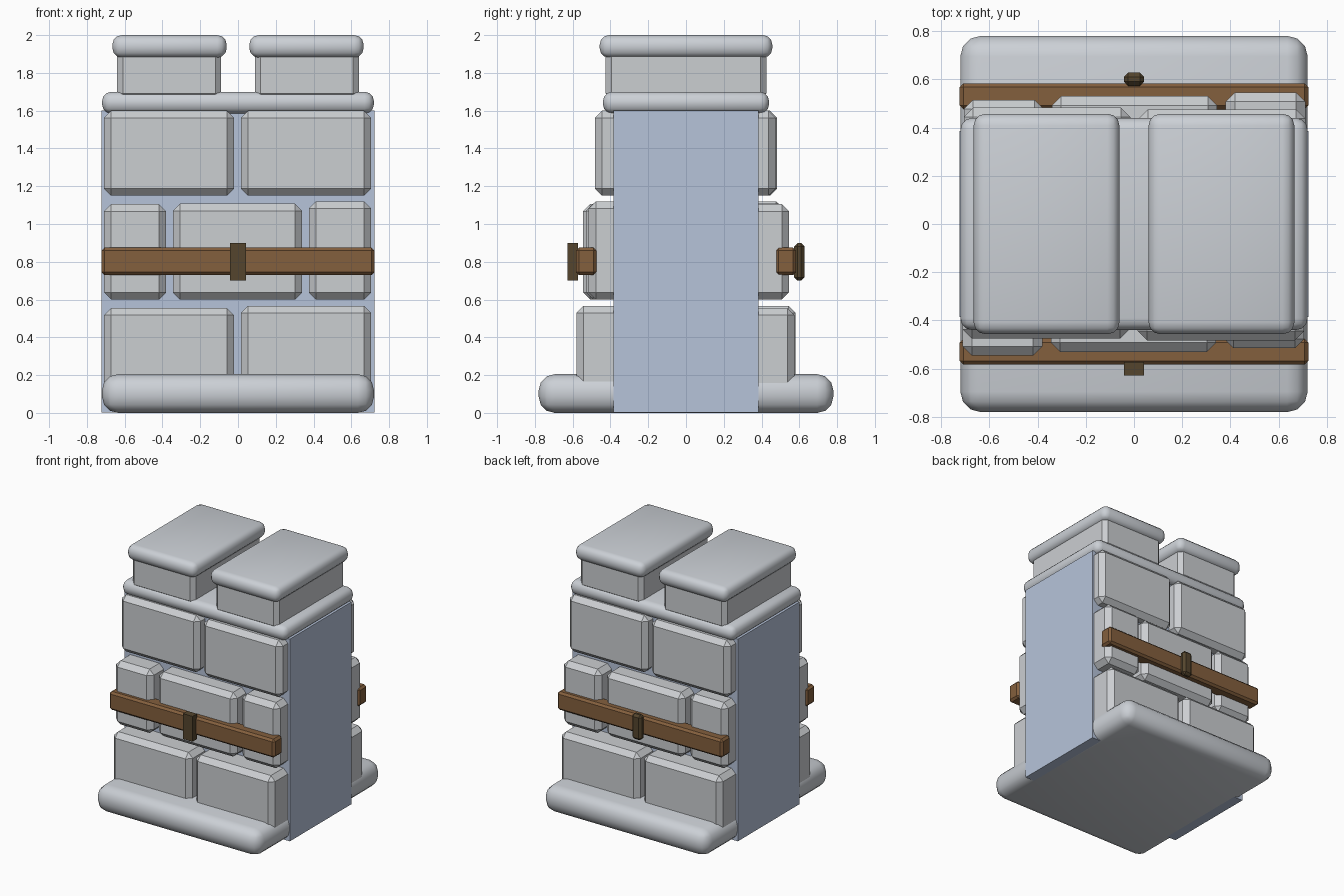
import bpy
import bmesh

cube = bpy.data.objects.get("Cube")
if cube:
    bpy.data.objects.remove(cube, do_unlink=True)


def material(name, color):
    mat = bpy.data.materials.new(name)
    mat.use_nodes = True
    mat.diffuse_color = (*color, 1)
    mat.node_tree.nodes["Principled BSDF"].inputs["Base Color"].default_value = (*color, 1)
    return mat


STONE = material("pale grey stone", (0.60, 0.62, 0.64))
SLAB = material("smooth grey slab", (0.60, 0.63, 0.67))
MORTAR = material("blue grey mortar", (0.47, 0.55, 0.70))
WOOD = material("brown wood", (0.23, 0.115, 0.047))
METAL = material("dark bronze", (0.09, 0.06, 0.027))


def block(name, xs, ys, zs, mat, bevel=0.0, segments=1, smooth=False):
    """Box between the given limits, with chamfered or rounded edges."""
    limits = (xs, ys, zs)
    bm = bmesh.new()
    bmesh.ops.create_cube(bm, size=1)
    for v in bm.verts:
        v.co = [min(l) + (c + 0.5) * (max(l) - min(l)) for c, l in zip(v.co, limits)]
    if bevel:
        bmesh.ops.bevel(bm, geom=bm.edges[:], offset=bevel, segments=segments,
                        profile=0.5, affect='EDGES', clamp_overlap=True)
    for f in bm.faces:
        f.smooth = smooth
    mesh = bpy.data.meshes.new(name)
    bm.to_mesh(mesh)
    bm.free()
    mesh.materials.append(mat)
    obj = bpy.data.objects.new(name, mesh)
    bpy.context.collection.objects.link(obj)
    return obj


# Core wall and the rounded slabs below and above it
block("wall_core", (-0.723, 0.723), (-0.385, 0.385), (0.002, 1.6), MORTAR)
block("base_slab", (-0.72, 0.72), (-0.78, 0.78), (0, 0.205), SLAB, 0.085, 3, True)
block("top_slab", (-0.72, 0.72), (-0.44, 0.44), (1.585, 1.70), SLAB, 0.05, 3, True)

# Battlements with rounded caps
for side, s in (("left", 1), ("right", -1)):
    block(side + "_battlement", (0.09 * s, 0.64 * s), (-0.425, 0.425),
          (1.66, 1.92), STONE, 0.03)
    block(side + "_battlement_cap", (0.06 * s, 0.665 * s), (-0.457, 0.457),
          (1.88, 2.0), SLAB, 0.05, 3, True)

# Facing stones: x limits, z limits, depth of the face from the centre
STONES = {
    "lower_right_stone": ((-0.71, -0.02), (0.1, 0.555), 0.575),
    "lower_left_stone": ((0.015, 0.705), (0.1, 0.567), 0.58),
    "middle_right_stone": ((-0.71, -0.38), (0.6, 1.105), 0.545),
    "middle_centre_stone": ((-0.345, 0.34), (0.6, 1.108), 0.53),
    "middle_left_stone": ((0.375, 0.705), (0.6, 1.12), 0.515),
    "upper_right_stone": ((-0.71, -0.02), (1.15, 1.6), 0.475),
    "upper_left_stone": ((0.015, 0.705), (1.15, 1.6), 0.482),
}

# The back repeats the front turned half way round
for face, s in (("front", 1), ("back", -1)):
    for name, (xs, zs, depth) in STONES.items():
        block(f"{face}_{name}", [x * s for x in xs], (-depth * s, -0.3 * s),
              zs, STONE, 0.038)
    block(face + "_beam", (-0.723, 0.723), (-0.583 * s, -0.475 * s),
          (0.73, 0.875), WOOD, 0.016)
    block(face + "_clasp", (-0.042, 0.042), (-0.628 * s, -0.573 * s),
          (0.7, 0.9), METAL, 0.0 if s > 0 else 0.018)
